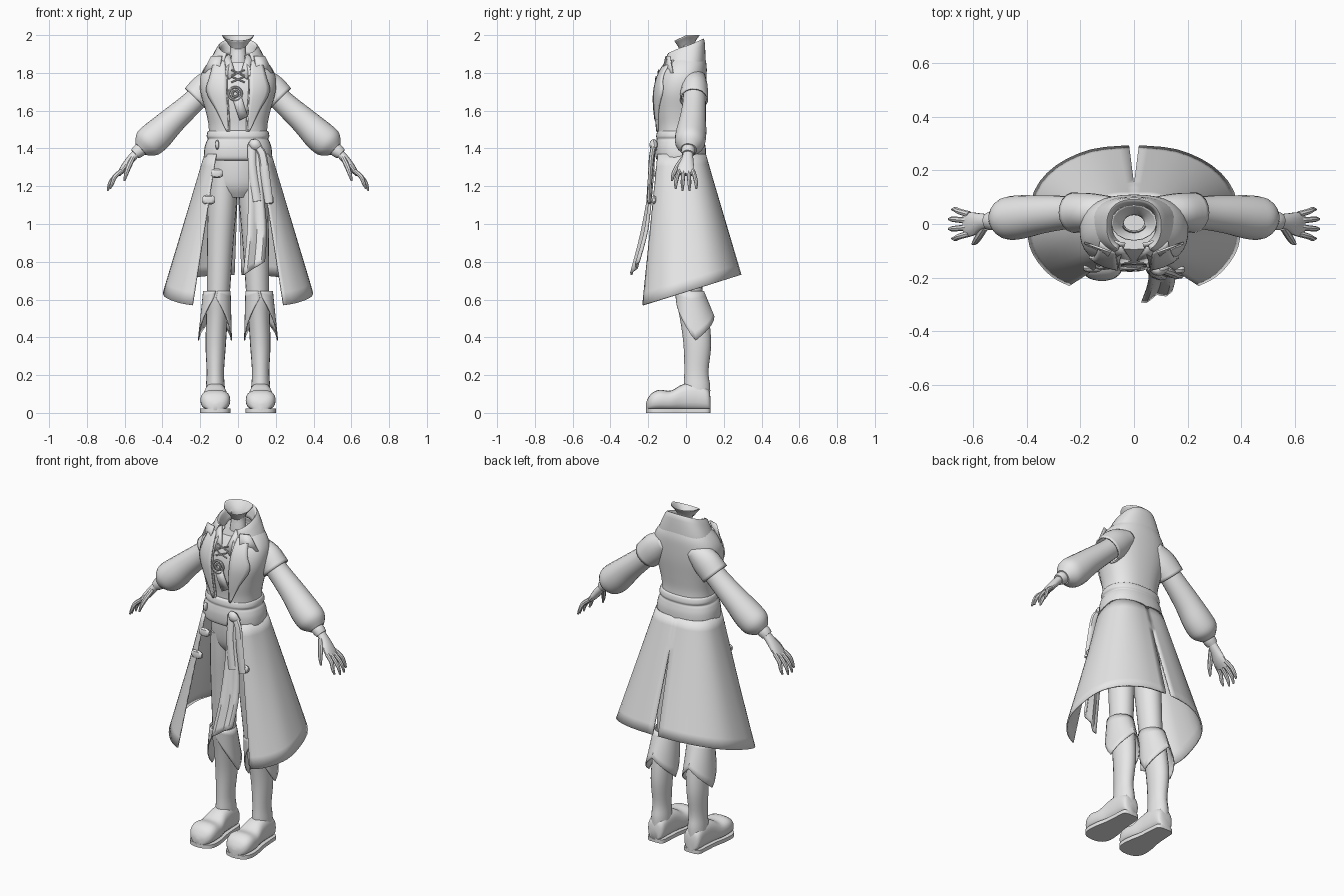
import bpy, bmesh, math
from mathutils import Vector as V

if "Cube" in bpy.data.objects:
    bpy.data.objects.remove(bpy.data.objects["Cube"])

grey = bpy.data.materials.new("plain grey")
grey.diffuse_color = (0.8, 0.8, 0.8, 1)
grey.use_nodes = True
grey.node_tree.nodes["Principled BSDF"].inputs["Base Color"].default_value = grey.diffuse_color
P = 2.4  # squareness of body cross-sections


def smooth(rows, k=4):
    """Catmull-Rom through tuples of numbers."""
    out = []
    n = len(rows)
    for i in range(n - 1):
        a, b, c, d = rows[max(i - 1, 0)], rows[i], rows[i + 1], rows[min(i + 2, n - 1)]
        for j in range(k):
            t = j / k
            out.append(tuple(.5 * (2 * q + (r - p) * t + (2 * p - 5 * q + 4 * r - s) * t * t
                                   + (3 * q - p - 3 * r + s) * t ** 3) for p, q, r, s in zip(a, b, c, d)))
    return out + [tuple(rows[-1])]


def finish(ob, mirror=False, thick=0, angle=40):
    bpy.context.view_layer.objects.active = ob
    bpy.ops.object.select_all(action='DESELECT')
    ob.select_set(True)
    bpy.ops.object.shade_smooth_by_angle(angle=math.radians(angle))
    if thick:
        m = ob.modifiers.new("thickness", 'SOLIDIFY')
        m.thickness, m.offset = thick, 0
    if mirror:
        ob.modifiers.new("mirror", 'MIRROR')
    ob.data.materials.append(grey)
    return ob


def grid(name, rows, closed=False, cap=False, **kw):
    """Skin rows of points into a surface."""
    bm = bmesh.new()
    vs = [[bm.verts.new(p) for p in r] for r in rows]
    n = len(vs[0])
    for a, b in zip(vs, vs[1:]):
        for i in range(n if closed else n - 1):
            j = (i + 1) % n
            bm.faces.new((a[i], a[j], b[j], b[i]))
    if cap:
        bm.faces.new(vs[0])
        bm.faces.new(vs[-1])
    bmesh.ops.recalc_face_normals(bm, faces=bm.faces)
    me = bpy.data.meshes.new(name)
    bm.to_mesh(me)
    bm.free()
    ob = bpy.data.objects.new(name, me)
    bpy.context.collection.objects.link(ob)
    return finish(ob, **kw)


def power(c, p):
    return math.copysign(abs(c) ** (2 / p), c)


def body_ring(z, rx, yf, yb, gap=0, n=32, lift=0):
    """Horizontal ring from front round to front; lift raises the back."""
    pts, cy, ry = [], (yf + yb) / 2, (yb - yf) / 2
    for i in range(n + 1 if gap else n):
        a = gap + (2 * math.pi - 2 * gap) * i / n
        pts.append(V((rx * power(math.sin(a), P), cy - ry * power(math.cos(a), P),
                      z - lift * math.cos(a))))
    return pts


def stack(name, rings, cap=True, **kw):
    """Rings of (z, centre x, centre y, radius x, radius y)."""
    rows = [[V((x + rx * math.cos(a), y + ry * math.sin(a), z)) for a in
             [2 * math.pi * i / 20 for i in range(20)]] for z, x, y, rx, ry in smooth(rings)]
    return grid(name, rows, True, cap, **kw)


def tube(name, pts, n=14, cap=True, **kw):
    """Path of (x, y, z, in-plane radius, depth radius)."""
    pts = smooth(pts)
    rows = []
    for i, p in enumerate(pts):
        t = (V(pts[min(i + 1, len(pts) - 1)][:3]) - V(pts[max(i - 1, 0)][:3])).normalized()
        u = V((0, 1, 0)).cross(t).normalized()
        v = t.cross(u)
        rows.append([V(p[:3]) + u * p[3] * math.cos(2 * math.pi * k / n)
                     + v * p[4] * math.sin(2 * math.pi * k / n) for k in range(n)])
    return grid(name, rows, True, cap, **kw)


# Coat body profile: z, half width, front y, back y
coat = smooth([(1.44, .152, -.148, .085), (1.52, .152, -.15, .08), (1.6, .168, -.16, .088),
               (1.7, .195, -.163, .10), (1.78, .195, -.145, .105), (1.84, .165, -.115, .105),
               (1.89, .115, -.075, .095)])


def front_y(x, z):
    a, b = next(((a, b) for a, b in zip(coat, coat[1:]) if z <= b[0]), coat[-2:])
    t = (z - a[0]) / (b[0] - a[0])
    _, rx, yf, yb = [p + (q - p) * t for p, q in zip(a, b)]
    return (yf + yb) / 2 - (yb - yf) / 2 * max(0, 1 - abs(x / rx) ** P) ** (1 / P)


grid("coat_body", [body_ring(*r, gap=.22) for r in coat], thick=.008)
grid("shirt", [body_ring(z, rx - .01, yf + .01, yb - .01) for z, rx, yf, yb in coat[:-3]], True, True)

# Lapels lying on the chest
lapel = smooth([(1.49, .05, .06), (1.6, .055, .112), (1.7, .06, .165), (1.78, .062, .148), (1.865, .07, .125)])
grid("lapel", [[V((x, front_y(x, z) - .009, z)) for x in [a + (b - a) * i / 5 for i in range(6)]]
               for z, a, b in lapel], mirror=True, thick=.01)

# Standing collar, higher at the back
collar = smooth([(1.80, .165, -.115, .10), (1.85, .15, -.118, .10), (1.93, .108, -.11, .095),
                 (1.925, .095, -.095, .082), (1.86, .085, -.07, .07)], 3)
grid("collar", [body_ring(*r, gap=.55, lift=.042) for r in collar], thick=.006)
grid("collar_point", [[V((.085, -.105, 1.89)), V((.14, -.085, 1.89))],
                      [V((.10, -.125, 1.80)), V((.185, -.07, 1.80))]], mirror=True, thick=.008)

# Neck flaring into an open rim
neck = [(1.76, .055, 0), (1.86, .046, .0), (1.93, .04, .005), (1.965, .055, .005), (2.0, .085, .005)]
grid("neck", [[V((r * math.sin(a), y - r * .78 * math.cos(a),
                  z - (.03 * max(0, math.cos(a)) if z > 1.95 else 0)))
               for a in [math.pi * i / 8 for i in range(16)]] for z, r, y in smooth(neck)], True, thick=.003)

# Shirt collar, laces, medallion and its strap
grid("shirt_collar", [[V((.012, -.135, 1.79)), V((.05, -.148, 1.765))],
                      [V((.045, -.085, 1.90)), V((.075, -.095, 1.88))]], mirror=True, thick=.006)
for i, z in enumerate((1.765, 1.80)):
    tube("lace", [(-.035, front_y(.03, z) - .008, z - .015, .004, .004),
                  (0, front_y(0, z) - .01, z, .004, .004),
                  (.035, front_y(.03, z) - .008, z + .015, .004, .004)], 6, mirror=True)
for name, r, w in (("medallion_rim", .034, .007), ("medallion_core", .015, .006)):
    bpy.ops.mesh.primitive_torus_add(location=(-.015, -.168, 1.69), rotation=(math.pi / 2 - .1, 0, 0),
                                     major_radius=r, minor_radius=w, major_segments=20, minor_segments=8)
    bpy.context.object.name = name
    finish(bpy.context.object)
grid("medallion_strap", [[V((x + d, front_y(x, z) - .008, z + d * .5)) for d in (-.022, .022)]
                         for x, z in ((-.005, 1.67), (.01, 1.62), (.03, 1.56))], thick=.01)

# Short coat sleeves, puffed shirt sleeves, cuffs
tube("coat_sleeve", [(.09, .045, 1.775, .05, .055), (.16, .045, 1.725, .078, .066),
                     (.224, .042, 1.662, .076, .072)], 18, False, mirror=True, thick=.008)
tube("puffed_sleeve", [(.16, .045, 1.72, .058, .058), (.25, .043, 1.635, .062, .062),
                       (.35, .035, 1.545, .072, .072), (.43, .025, 1.468, .084, .082),
                       (.482, .02, 1.425, .079, .076), (.515, .015, 1.395, .042, .042)], 20, mirror=True)
tube("cuff", [(.495, .015, 1.41, .035, .035), (.525, .012, 1.388, .036, .036), (.545, .01, 1.37, .03, .032)],
     mirror=True)

# Hands
tube("palm", [(.53, .012, 1.385, .022, .024), (.57, .008, 1.34, .022, .032),
              (.605, 0, 1.295, .019, .045), (.632, -.004, 1.262, .011, .044)], mirror=True)
for i in range(4):
    y = -.036 + .024 * i
    e = .012 * (i in (0, 3))
    tube("finger", [(.615, y, 1.283, .012, .012), (.652, 1.3 * y, 1.25, .012, .011),
                    (.678 - e, 1.5 * y, 1.215, .010, .010), (.69 - e, 1.5 * y, 1.175 + e, .005, .005)],
         8, mirror=True)
tube("thumb", [(.557, -.012, 1.35, .014, .014), (.578, -.045, 1.305, .014, .014),
               (.592, -.066, 1.265, .011, .011), (.602, -.074, 1.228, .005, .005)], 8, mirror=True)

# Waist sash in two wraps
sash = smooth([(1.335, .165, -.145, .095), (1.35, .18, -.16, .105), (1.40, .178, -.163, .105),
               (1.435, .168, -.158, .098), (1.45, .16, -.155, .094), (1.465, .166, -.158, .098),
               (1.49, .16, -.152, .092), (1.495, .145, -.14, .08)])
grid("waist_sash", [body_ring(*r) for r in sash], True, True)

# Long coat skirt: open front, back slit, slanted hem
top = smooth([(.115, -.148), (.15, -.115), (.168, -.06), (.174, -.01), (.165, .04), (.13, .08), (.07, .1), (0, .1)], 3)
hem = smooth([(.24, -.228), (.31, -.19), (.375, -.11), (.393, -.02), (.37, .12), (.29, .215), (.16, .275), (.018, .29)], 3)
rows = []
for k in range(13):
    t = k / 12
    rows.append([V((a[0] + (b[0] - a[0]) * (t if i < 21 else max(0, t - .25) / .75), a[1] + (b[1] - a[1]) * t,
                    1.37 + (.57 + (b[1] + .228) * .31 - 1.37) * t)) for i, (a, b) in enumerate(zip(top, hem))])
grid("coat_skirt", rows, mirror=True, thick=.008)

# Trousers
stack("trouser_hips", [(1.42, 0, -.02, .14, .105), (1.3, 0, -.015, .148, .11), (1.2, 0, -.01, .145, .1),
                       (1.14, 0, -.005, .08, .07)])
stack("trouser_leg", [(1.25, .075, -.01, .073, .095), (1.1, .083, -.005, .076, .09),
                      (.9, .094, .005, .07, .08), (.6, .105, .02, .06, .068)], mirror=True)

# Boots with soles and pointed cuffs
stack("boot_shaft", [(.06, .12, .06, .053, .067), (.14, .12, .058, .05, .07), (.22, .12, .055, .046, .064),
                     (.36, .118, .06, .054, .073), (.5, .112, .045, .057, .077), (.6, .11, .023, .063, .074),
                     (.64, .11, .018, .064, .072)], mirror=True)
foot = smooth([(.13, .025, .08), (.115, .05, .13), (.05, .056, .16), (-.02, .062, .15), (-.08, .074, .118),
               (-.14, .079, .122), (-.18, .07, .105), (-.203, .045, .075), (-.212, .012, .05)])
grid("boot_foot", [[V((.12 + w * power(math.cos(a), 2.6), y, .012 + (h - .012) / 2 * (1 + power(math.sin(a), 2.6))))
                    for a in [math.pi * i / 10 for i in range(20)]] for y, w, h in foot], True, True, mirror=True)
grid("boot_sole", [[V((.12 + s * (w + .002), y, z)) for s, z in ((-1, 0), (1, 0), (1, .022), (-1, .022))]
                   for y, w, h in foot], True, True, mirror=True)
rows = []
for k in range(7):
    t, row = k / 6, []
    for i in range(25):
        a = math.radians(4 + 352 * i / 24)
        f = min(a, 2 * math.pi - a) / (math.pi / 2)
        low = .62 - .24 * f if f < 1 else .38 + .13 * (f - 1)
        row.append(V((.112 + .010 * t + (.070 + .017 * t) * math.sin(a),
                      .018 + .03 * t - (.074 + .026 * t) * math.cos(a), .645 + (low - .645) * t)))
    rows.append(row)
grid("boot_cuff", rows, mirror=True, thick=.006)

# Hanging sash: long tail, loops and knot
tail = smooth([(.05, -.165, .11, -.165, 1.42, 1.42), (.055, -.19, .13, -.18, 1.2, 1.2),
               (.048, -.235, .15, -.205, .95, .97), (.028, -.288, .14, -.25, .73, .80)])
grid("sash_tail", [[V((a + (c - a) * i / 6, b + (d - b) * i / 6 - .012 * math.sin(i * 1.6) * (1.5 - z),
                       z + (w - z) * i / 6)) for i in range(7)] for a, b, c, d, z, w in tail], thick=.01)
tube("sash_loop_inner", [(.075, -.165, 1.43, .02, .01), (.075, -.185, 1.3, .022, .012),
                         (.10, -.20, 1.12, .024, .01)], 8)
tube("sash_loop_outer", [(.09, -.165, 1.42, .018, .014), (.128, -.18, 1.37, .022, .014),
                         (.145, -.19, 1.25, .024, .012), (.165, -.195, 1.11, .022, .01)], 8)
tube("sash_knot", [(.065, -.165, 1.435, .015, .012), (.09, -.172, 1.42, .03, .022),
                   (.12, -.165, 1.395, .015, .012)], 10)

# Coat fastenings and belt buckle
for name, x, y, z, sx, sz in (("fastening", -.112, -.155, 1.268, .032, .024), ("fastening", -.155, -.165, 1.128, .034, .024),
                              ("fastening", .165, -.17, 1.128, .024, .022), ("buckle", -.11, -.15, 1.42, .009, .024)):
    tube(name, [(x - sx, y, z, sz * .5, .008), (x - sx * .5, y, z, sz, .015),
                (x + sx * .5, y, z, sz, .015), (x + sx, y, z, sz * .5, .008)], 8)
